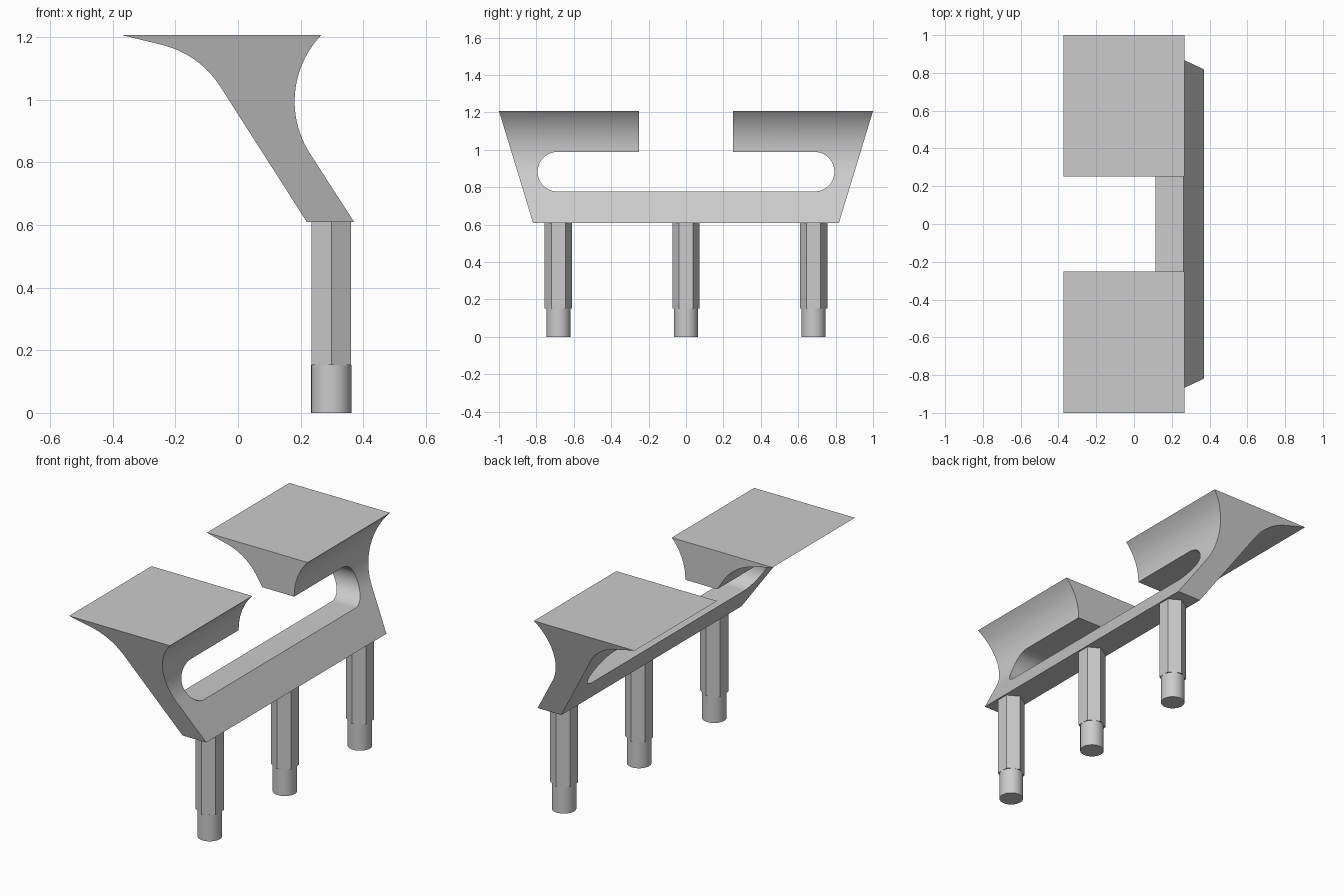
import bpy, bmesh, math
from mathutils import Vector

cube = bpy.data.objects.get("Cube")
if cube:
    bpy.data.objects.remove(cube, do_unlink=True)

grey = bpy.data.materials.new("plain grey")
grey.use_nodes = True
grey.diffuse_color = (0.6, 0.6, 0.6, 1)
grey.node_tree.nodes["Principled BSDF"].inputs["Base Color"].default_value = (0.6, 0.6, 0.6, 1)

TOP, BASE = 1.208, 0.61


def arc(cx, cy, r, start, end, steps):
    """Points on a circular arc, angles in degrees."""
    angles = [math.radians(start + (end - start) * i / steps) for i in range(steps + 1)]
    return [(cx + r * math.cos(a), cy + r * math.sin(a)) for a in angles]


def loft(name, near, far):
    """Solid between two matching outlines."""
    bm = bmesh.new()
    a = [bm.verts.new(p) for p in near]
    b = [bm.verts.new(p) for p in far]
    bm.faces.new(a)
    bm.faces.new(b[::-1])
    for i in range(len(a)):
        j = (i + 1) % len(a)
        bm.faces.new((a[i], b[i], b[j], a[j]))
    bmesh.ops.recalc_face_normals(bm, faces=bm.faces)
    mesh = bpy.data.meshes.new(name)
    bm.to_mesh(mesh)
    bm.free()
    mesh.materials.append(grey)
    obj = bpy.data.objects.new(name, mesh)
    bpy.context.collection.objects.link(obj)
    return obj


def activate(obj):
    bpy.ops.object.select_all(action='DESELECT')
    obj.select_set(True)
    bpy.context.view_layer.objects.active = obj


def smooth(obj):
    activate(obj)
    bpy.ops.object.shade_smooth_by_angle(angle=math.radians(25))


# Curved bracket: side profile swept lengthwise, with ends flaring toward the top
profile = [(0.371, BASE)]
profile += arc(0.488, 0.995, 0.307, 212.6, 136.1, 28)[:-1]
profile += [(0.267, TOP), (-0.374, TOP)]
profile += arc(-0.3155, 0.8775, 0.307, 76.7, 32.6, 18)
profile += [(0.22, BASE)]


def end_y(z):
    return 0.818 + (1 - 0.818) * (z - BASE) / (TOP - BASE)


body = loft("bracket_body",
            [(x, -end_y(z), z) for x, z in profile],
            [(x, end_y(z), z) for x, z in profile])

# Rounded slot with an open gap in the middle of its upper edge
MID, R, END, GAP = 0.883, 0.106, 0.687, 0.252
slot = arc(END, MID, R, -90, 90, 24)
slot += [(GAP, MID + R), (GAP, TOP + 0.2), (-GAP, TOP + 0.2), (-GAP, MID + R)]
slot += arc(-END, MID, R, 90, 270, 24)
cutter = loft("slot_cutter", [(-1, y, z) for y, z in slot], [(1, y, z) for y, z in slot])
cutter.hide_render = True

activate(body)
cut = body.modifiers.new("slot", 'BOOLEAN')
cut.operation = 'DIFFERENCE'
cut.solver = 'EXACT'
cut.object = cutter
bpy.ops.object.modifier_apply(modifier=cut.name)
bpy.data.objects.remove(cutter, do_unlink=True)
smooth(body)


# Three legs: hexagonal shaft on a round foot
def post(name, y, radius, sides, z0, z1):
    ring = arc(0.298, y, radius, 90, 450, sides)[:-1]
    return loft(name, [(*p, z0) for p in ring], [(*p, z1) for p in ring])


for label, y in (("front", -0.682), ("middle", 0), ("back", 0.682)):
    post(label + "_leg_shaft", y, 0.0735, 6, 0.153, BASE)
    smooth(post(label + "_leg_foot", y, 0.064, 48, 0, 0.153))
